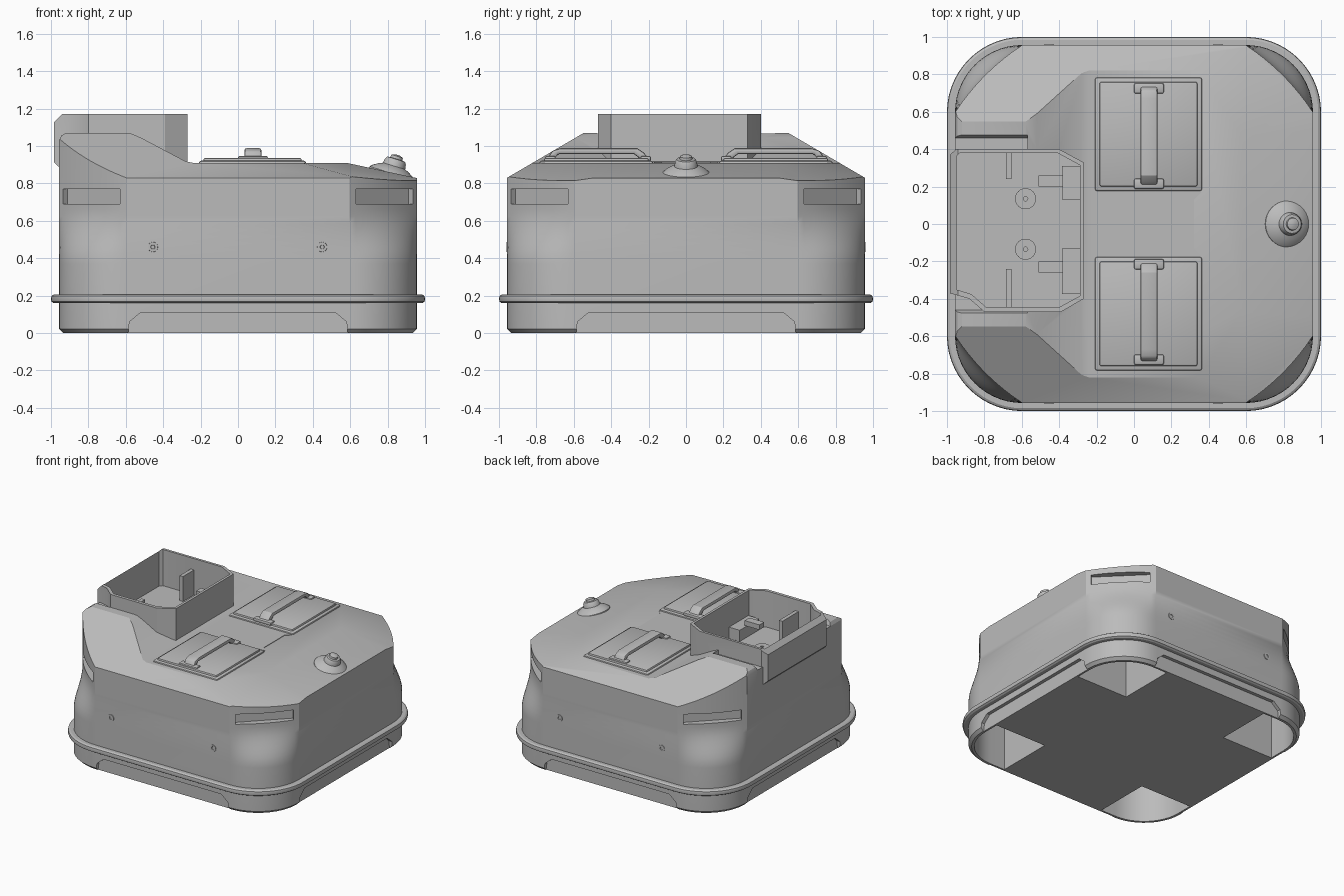
import bpy, bmesh, math
from math import sin, cos, pi, radians
from mathutils import Vector, Matrix

cube = bpy.data.objects.get("Cube")
if cube:
    bpy.data.objects.remove(cube, do_unlink=True)

grey = bpy.data.materials.new("plain grey")
grey.use_nodes = True
grey.diffuse_color = (0.5, 0.5, 0.5, 1)
grey.node_tree.nodes["Principled BSDF"].inputs["Base Color"].default_value = (0.5, 0.5, 0.5, 1)


def make(name, bm):
    bmesh.ops.recalc_face_normals(bm, faces=bm.faces)
    me = bpy.data.meshes.new(name)
    bm.to_mesh(me)
    bm.free()
    me.materials.append(grey)
    ob = bpy.data.objects.new(name, me)
    bpy.context.collection.objects.link(ob)
    return ob


def loft(name, rings, closed=False):
    """Skin a list of equally long point rings; cap the ends unless closed."""
    bm = bmesh.new()
    rows = [[bm.verts.new(p) for p in ring] for ring in rings]
    n = len(rows[0])
    pairs = list(zip(rows, rows[1:])) + ([(rows[-1], rows[0])] if closed else [])
    for a, b in pairs:
        for i in range(n):
            j = (i + 1) % n
            bm.faces.new((a[i], a[j], b[j], b[i]))
    if not closed:
        bm.faces.new(rows[0])
        bm.faces.new(rows[-1])
    return make(name, bm)


def prism(name, pts, lo, hi, axis="z"):
    """Extrude a flat outline along one axis."""
    put = {"x": lambda a, b, c: (c, a, b), "y": lambda a, b, c: (a, c, b),
           "z": lambda a, b, c: (a, b, c)}[axis]
    return loft(name, [[put(a, b, c) for a, b in pts] for c in (lo, hi)])


def box(name, x0, x1, y0, y1, z0, z1):
    return prism(name, [(x0, y0), (x1, y0), (x1, y1), (x0, y1)], z0, z1)


def lathe(name, profile, matrix, n=32):
    ob = loft(name, [[(r * cos(2 * pi * i / n), r * sin(2 * pi * i / n), z)
                      for i in range(n)] for r, z in profile])
    ob.data.transform(matrix)
    return ob


def apply(ob, mod):
    bpy.context.view_layer.objects.active = ob
    bpy.ops.object.modifier_apply(modifier=mod.name)


def boolean(ob, other, op):
    mod = ob.modifiers.new("cut", "BOOLEAN")
    mod.operation, mod.object, mod.solver = op, other, "EXACT"
    apply(ob, mod)
    bpy.data.objects.remove(other, do_unlink=True)


def bevel(ob, width, segments=2):
    mod = ob.modifiers.new("round", "BEVEL")
    mod.width, mod.segments = width, segments
    mod.limit_method, mod.angle_limit = "ANGLE", radians(40)
    apply(ob, mod)


def spin(ob, quarter):
    ob.data.transform(Matrix.Rotation(quarter * pi / 2, 4, "Z"))
    return ob


def outline(h, r, z, flat=0.0, n=14):
    """Rounded square; flat pulls each corner arc towards its chord."""
    pts = []
    for k in range(4):
        turn = Matrix.Rotation(k * pi / 2, 3, "Z")
        for i in range(n + 1):
            a = i / n
            arc = Vector((h - r + r * cos(a * pi / 2), h - r + r * sin(a * pi / 2), 0))
            chord = Vector((h - r * a, h - r + r * a, 0))
            p = turn @ arc.lerp(chord, flat)
            pts.append((p.x, p.y, z))
    return pts


# Main shell: round corners low down, flattened corners higher up
H = 0.957
rings = [outline(H - 0.022, 0.34, 0), outline(H, 0.36, 0.022), outline(H, 0.36, 0.37)]
for i in range(1, 9):
    s = i / 8
    rings.append(outline(H, 0.36, 0.37 + 0.29 * s, 0.75 * s * s * (3 - 2 * s)))
rings.append(outline(H, 0.36, 1.3, 0.75))
body = loft("body_shell", rings)

# Top side profile: high rear shoulder, ramp, flat deck, front slope
boolean(body, prism("top_profile", [
    (-1.2, -1), (1.2, -1), (1.2, 0.776), (0.58, 0.91), (-0.24, 0.91), (-0.28, 0.918),
    (-0.52, 1.045), (-0.58, 1.07), (-0.92, 1.07), (-0.945, 1.055), (-0.957, 1.03),
    (-1.2, 1.03)], -1.3, 1.3, "y"), "INTERSECT")

# Sloped sides and front corner facets of the top
bm = bmesh.new()
bm.from_mesh(body.data)
for s in (-1, 1):
    for co, no in (((0, s * H, 0.83), (0, s * 0.585, 1)),
                   ((0.34, s * 0.82, 0.91), (0.206, s * 0.142, 1))):
        cut = bmesh.ops.bisect_plane(bm, geom=bm.verts[:] + bm.edges[:] + bm.faces[:],
                                     plane_co=co, plane_no=no, clear_outer=True)
        rim_edges = [e for e in cut["geom_cut"] if isinstance(e, bmesh.types.BMEdge)]
        bmesh.ops.holes_fill(bm, edges=rim_edges, sides=0)
bmesh.ops.recalc_face_normals(bm, faces=bm.faces)
bm.to_mesh(body.data)
bm.free()

# Lowered seat beside the tray
boolean(body, prism("seat_cut", [(-0.46, 1.03), (0.46, 1.03), (0.53, 1.2), (-0.53, 1.2)],
                    -1.2, -0.57, "x"), "DIFFERENCE")

# Corner grip slots, underside pockets and lower side recesses
for k in range(4):
    slot = box("slot", 1.075, 1.4, -0.215, 0.215, 0.69, 0.77)
    slot.data.transform(Matrix.Rotation(pi / 4, 4, "Z"))
    boolean(body, spin(slot, k), "DIFFERENCE")
    arc = [(0.595 + 0.32 * cos(i * pi / 24), 0.595 + 0.32 * sin(i * pi / 24)) for i in range(13)]
    pocket = prism("pocket", [(0.46, 0.46), (0.915, 0.46)] + arc + [(0.46, 0.915)], -0.1, 0.36)
    boolean(body, spin(pocket, k), "DIFFERENCE")
    recess = prism("recess", [(-0.6, -0.1), (0.6, -0.1), (0.58, 0.06), (0.52, 0.11),
                              (-0.52, 0.11), (-0.58, 0.06)], -1.1, -0.93, "y")
    boolean(body, spin(recess, k), "DIFFERENCE")

# Open equipment tray, cut down into the shell
tray_plan = [(-0.985, 0.37), (-0.95, 0.4), (-0.4, 0.4), (-0.27, 0.33), (-0.27, -0.4),
             (-0.39, -0.47), (-0.8, -0.47), (-0.88, -0.4), (-0.985, -0.37)]
inner_plan = [(-0.95, 0.36), (-0.93, 0.38), (-0.41, 0.38), (-0.29, 0.315), (-0.29, -0.385),
              (-0.4, -0.445), (-0.79, -0.445), (-0.87, -0.375), (-0.95, -0.35)]
tray = prism("equipment_tray", tray_plan, 0.89, 1.17)
bm = bmesh.new()
bm.from_mesh(tray.data)
for z, slope in ((1.125, 1), (0.915, -1)):
    cut = bmesh.ops.bisect_plane(bm, geom=bm.verts[:] + bm.edges[:] + bm.faces[:],
                                 plane_co=(-0.985, 0, z), plane_no=(-1, 0, slope), clear_outer=True)
    bmesh.ops.holes_fill(bm, edges=[e for e in cut["geom_cut"]
                                    if isinstance(e, bmesh.types.BMEdge)], sides=0)
bmesh.ops.recalc_face_normals(bm, faces=bm.faces)
bm.to_mesh(tray.data)
bm.free()
boolean(body, tray, "UNION")
boolean(body, prism("tray_cavity", inner_plan, 0.88, 1.3), "DIFFERENCE")

# Tray fittings: front ledges, dividers, brackets and floor bosses
for side, end in ((1, 0.35), (-1, -0.415)):
    name = "left" if side < 0 else "right"
    box("tray_ledge_" + name, -0.385, -0.285, *sorted((side * 0.13, end - side * 0.04)), 0.87, 0.97)
    box("tray_divider_" + name, -0.685, -0.655, *sorted((side * 0.24, end + side * 0.03)), 0.87, 1.08)
    box("tray_bracket_" + name, -0.51, -0.38, side * 0.23 - 0.03, side * 0.23 + 0.03, 0.98, 1.02)
    lathe("floor_boss_" + name, [(0.056, 0.87), (0.056, 0.89), (0.012, 0.89), (0.012, 0.875)],
          Matrix.Translation((-0.58, side * 0.135, 0)))

# Bumper band swept round the shell
band = [(0.94, 0.16), (0.985, 0.16), (0.997, 0.168), (1.0, 0.183), (0.997, 0.198),
        (0.985, 0.206), (0.94, 0.206)]
loft("bumper_band", [outline(h, h - 0.597, z) for h, z in band], closed=True)

# Two deck hatches with arched grab handles
for side, name in ((1, "rear"), (-1, "front")):
    mid = side * 0.48
    frame = box("hatch_frame_" + name, -0.21, 0.365, mid - 0.305, mid + 0.305, 0.89, 0.922)
    bevel(frame, 0.015)
    lid = box("hatch_lid_" + name, -0.185, 0.34, mid - 0.28, mid + 0.28, 0.9, 0.937)
    bevel(lid, 0.012)
    arch = [(-0.29, 0.92), (-0.255, 0.965), (-0.22, 0.988), (0.19, 0.988), (0.235, 0.975),
            (0.27, 0.92), (0.235, 0.92), (0.2, 0.958), (-0.2, 0.958), (-0.25, 0.92)]
    handle = prism("hatch_handle_" + name, [(side * (a + 0.48), z) for a, z in arch],
                   0.035, 0.125, "x")
    bevel(handle, 0.01)
    for a in (-0.265, 0.245):
        y = side * (a + 0.48)
        foot = box("handle_foot_" + name, 0.0, 0.16, y - 0.028, y + 0.028, 0.92, 0.947)
        bevel(foot, 0.01)

# Grip panel between the hatches
prism("grip_panel", [(-0.2, -0.17), (0.36, -0.17), (0.32, -0.13), (0.32, 0.13),
                     (0.36, 0.17), (-0.2, 0.17)], 0.905, 0.914)

# Tilted push knob on the front slope
tilt = Matrix.Translation((0.82, 0, 0.845)) @ Matrix.Rotation(radians(17), 4, "Y")
lathe("knob", [(0.125, -0.03), (0.125, 0.01), (0.11, 0.025), (0.08, 0.042), (0.062, 0.05),
               (0.058, 0.075), (0.05, 0.088), (0.034, 0.09), (0.032, 0.105), (0.012, 0.112)], tilt)

# Screws on the front and rear walls
for x in (-0.455, 0.45):
    for s in (-1, 1):
        m = Matrix.Translation((x, s * H, 0.46)) @ Matrix.Rotation(-s * pi / 2, 4, "X")
        lathe("wall_screw", [(0.028, -0.01), (0.026, 0.004), (0.012, 0.004), (0.01, 0)], m, 20)

# Smooth shading with sharp creases
bpy.ops.object.select_all(action="DESELECT")
for ob in bpy.context.collection.objects:
    if ob.type == "MESH":
        ob.select_set(True)
        bpy.context.view_layer.objects.active = ob
bpy.ops.object.shade_smooth_by_angle(angle=radians(30))
